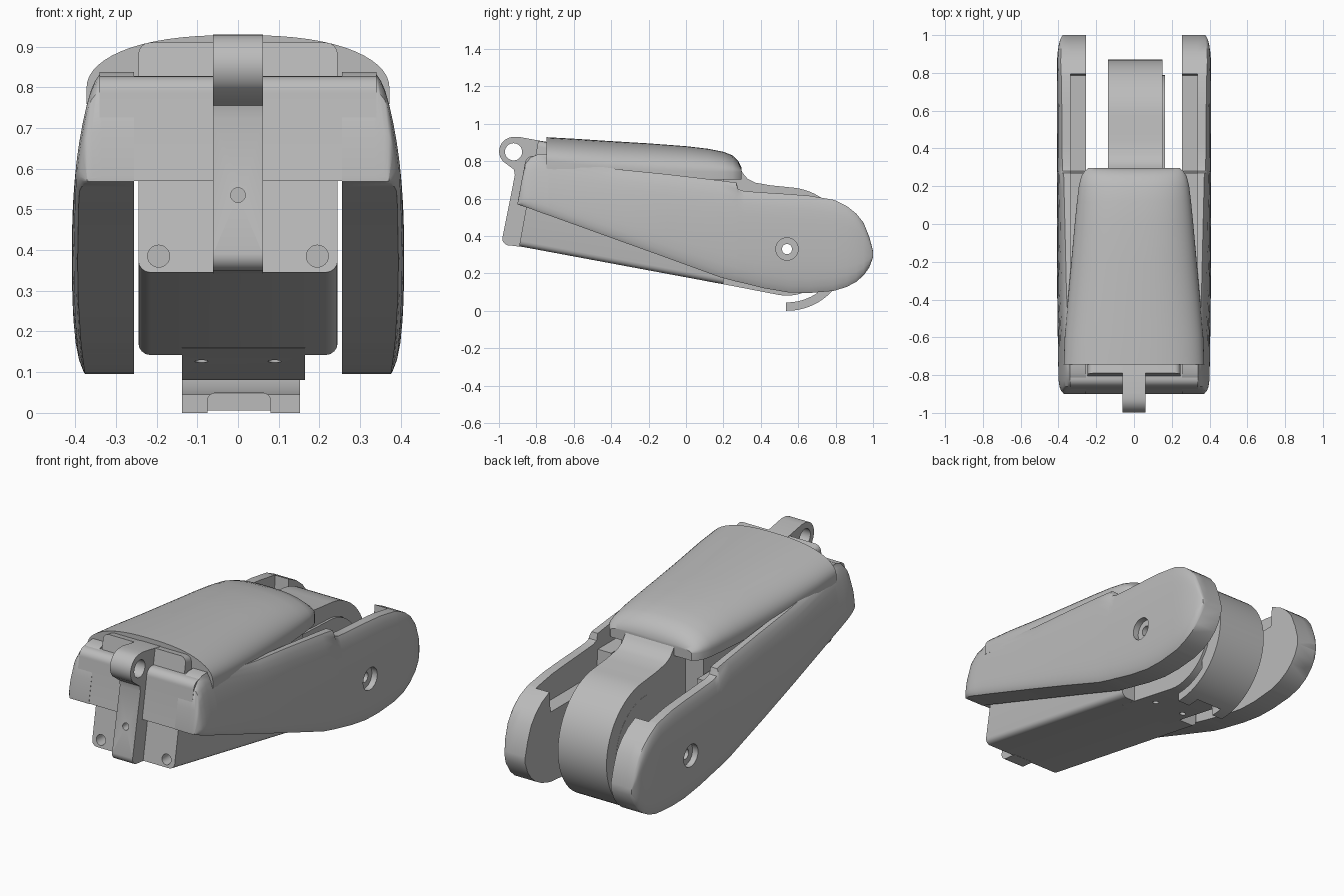
import bpy, bmesh
from math import sin, cos, radians, pi
from mathutils import Matrix

cube = bpy.data.objects.get("Cube")
if cube:
    bpy.data.objects.remove(cube, do_unlink=True)

grey = bpy.data.materials.new("plain_grey")
grey.use_nodes = True
GREY = (0.5, 0.5, 0.5, 1)
grey.diffuse_color = GREY
grey.node_tree.nodes["Principled BSDF"].inputs["Base Color"].default_value = GREY


def finish(name, bm, angle=35):
    bmesh.ops.remove_doubles(bm, verts=bm.verts, dist=0.0003)
    bmesh.ops.recalc_face_normals(bm, faces=bm.faces)
    mesh = bpy.data.meshes.new(name)
    bm.to_mesh(mesh)
    bm.free()
    mesh.materials.append(grey)
    ob = bpy.data.objects.new(name, mesh)
    bpy.context.collection.objects.link(ob)
    smooth(ob, angle)
    return ob


def activate(ob):
    bpy.ops.object.select_all(action='DESELECT')
    ob.select_set(True)
    bpy.context.view_layer.objects.active = ob


def smooth(ob, angle=35):
    activate(ob)
    bpy.ops.object.shade_smooth_by_angle(angle=radians(angle))


def arc(cy, cz, r, a0, a1, n=20):
    angles = [radians(a0 + (a1 - a0) * i / n) for i in range(n + 1)]
    return [(cy + r * cos(a), cz + r * sin(a)) for a in angles]


def prism(name, profile, x0, x1, bevel=0):
    """Side profile (y, z) extruded across x, with optional rounding of the rims."""
    bm = bmesh.new()
    face = bm.faces.new([bm.verts.new((x0, y, z)) for y, z in profile])
    new = bmesh.ops.extrude_face_region(bm, geom=[face])["geom"]
    bmesh.ops.translate(bm, vec=(x1 - x0, 0, 0),
                        verts=[v for v in new if isinstance(v, bmesh.types.BMVert)])
    if bevel:
        rims = [e for e in bm.edges
                if abs(e.verts[0].co.y - e.verts[1].co.y) > 0.5 * e.calc_length()]
        bmesh.ops.bevel(bm, geom=rims, offset=bevel, segments=4, profile=0.5,
                        affect='EDGES')
    return finish(name, bm)


def loft(name, sections):
    """Closed solid through equal-length loops of points."""
    bm = bmesh.new()
    rings = [[bm.verts.new(p) for p in s] for s in sections]
    n = len(rings[0])
    for a, b in zip(rings, rings[1:]):
        for i in range(n):
            j = (i + 1) % n
            bm.faces.new((a[i], a[j], b[j], b[i]))
    bm.faces.new(rings[0])
    bm.faces.new(rings[-1])
    return finish(name, bm)


def drill(targets, centre, r, depth, axis='X'):
    bm = bmesh.new()
    bmesh.ops.create_cone(bm, cap_ends=True, segments=32, radius1=r, radius2=r, depth=depth)
    turn = {'X': Matrix.Rotation(pi / 2, 4, 'Y'), 'Y': Matrix.Rotation(pi / 2, 4, 'X'),
            'Z': Matrix()}[axis]
    bmesh.ops.transform(bm, matrix=Matrix.Translation(centre) @ turn, verts=bm.verts)
    cut(targets, finish("cutter", bm))


def cut(targets, cutter):
    cutter.hide_render = True
    for ob in targets:
        activate(ob)
        mod = ob.modifiers.new("cut", 'BOOLEAN')
        mod.operation, mod.solver, mod.object = 'DIFFERENCE', 'EXACT', cutter
        bpy.ops.object.modifier_apply(modifier=mod.name)
        smooth(ob)
    bpy.data.objects.remove(cutter, do_unlink=True)


PY, PZ = 0.54, 0.33          # pivot axis

# Side cheeks: stations of y, bottom, top, pocket floor, outer reduction
stations = [
    (-0.90, .568, .580, 1, .030), (-0.88, .562, .690, 1, .012), (-0.86, .555, .785, 1, .004),
    (-0.83, .545, .820, 1, 0), (-0.79, .530, .837, 1, 0), (-0.74, .512, .838, 1, 0),
    (-0.73, .509, .810, .7, 0), (-0.35, .372, .755, .65, 0), (-0.10, .282, .730, .6, 0),
    (0.18, .180, .697, .6, 0), (0.27, .156, .685, .6, 0), (0.28, .154, .650, .48, 0),
    (0.31, .147, .640, .48, 0), (0.42, .120, .632, .48, 0), (0.55, .098, .624, .48, 0),
    (0.66, .095, .615, .48, 0), (0.785, .106, .594, .48, 0), (0.795, .108, .591, 1, 0),
    (0.86, .128, .560, 1, 0), (0.91, .155, .520, 1, .004), (0.95, .190, .470, 1, .010),
    (0.98, .232, .395, 1, .018), (1.00, .285, .320, 1, .030)]


def cheek_section(y, zb, zt, floor, trim):
    zf = min(floor, zt)
    pts = [(.255, y, zb), (.255, y, zf), (.335, y, zf)]
    n = 12
    for i in range(n + 1):
        t = cos(pi * i / n)
        z = (zt + zb) / 2 + t * (zt - zb) / 2
        x = .408 - trim - .42 * abs(z - .38) ** 2.5 - .014 * abs(t) ** 8
        pts.append((max(x, .34), y, z))
    # lip of the outer wall
    pts.insert(3, (.335, y, zt))
    return pts


cheek = loft("left_cheek", [cheek_section(*s) for s in stations])
drill([cheek], (.45, PY, PZ), .06, .15)
drill([cheek], (.3, PY, PZ), .027, .5)
right = cheek.copy()
right.data = cheek.data.copy()
right.name = "right_cheek"
right.data.transform(Matrix.Scale(-1, 4, (1, 0, 0)))
right.data.flip_normals()
bpy.context.collection.objects.link(right)
smooth(right)

# Front wall joining the cheeks
prism("front_wall", [(-.9, .57), (-.862, .785)] + arc(-.82, .785, .042, 170, 90, 6)
      + [(-.72, .827), (-.72, .57)], -.34, .34)

# Top cover: stations of y, half width, crown height, rim height
cover = [(-.745, .372, .928, .80), (-.6, .367, .920, .785), (-.4, .35, .907, .765),
         (-.2, .332, .895, .752), (0, .314, .880, .745), (.12, .302, .866, .743),
         (.2, .292, .850, .742), (.25, .28, .830, .742), (.28, .262, .800, .742),
         (.297, .24, .765, .742)]
sections = []
for y, w, crown, rim in cover:
    ring = [(w, y, rim - .04), (-w, y, rim - .04)]
    for i in range(33):
        u = -cos(pi * i / 32)
        ring.append((u * w, y, rim + (crown - rim) * max(0, 1 - abs(u) ** 2.5) ** .5))
    sections.append(ring)
loft("top_cover", sections)

# Tilted inner box
box = prism("inner_box", [(-.892, .345), (-.79, .91), (-.74, .9), (.2, .73), (.2, .142)],
            -.245, .245, .03)
for side in (-1, 1):
    drill([box], (side * .195, -.88, .385), .027, .16, 'Y')

# Front bar with eyelet
bar = prism("front_bar", [(-.88, .342)] + arc(-.944, .387, .038, 275, 175, 8)
            + [(-.915, .725), (-.92, .755)] + arc(-.922, .852, .077, 225, 90, 16)
            + [(-.895, .93), (-.74, .902)], -.061, .061)
drill([bar], (0, -.922, .85), .046, .4)
drill([bar, box], (0, -.95, .535), .018, .2, 'Y')

# Narrow pivot frame behind the box
frame = prism("pivot_frame", [(.1, .6), (.1, .16), (.2, .142)]
              + arc(PY, PZ, .249, 260, 450, 28), -.137, .165)
for side in (-1, 1):
    drill([frame], (side * .09, .28, .13), .016, .16, 'Z')

# Curved lever with a hooked end
lever = prism("curved_lever", [(.15, .80), (.28, .775), (.305, .735), (.33, .705), (.37, .685),
                               (.45, .671)] + arc(PY, PZ, .33, 85, -91, 40)
              + arc(PY, PZ, .285, -91, -50, 10) + arc(PY, PZ, .25, -43, 95, 24)
              + [(.3, .56), (.15, .6)], -.137, .152)
notch = prism("cutter", [(.45, -.1), (.6, -.1), (.6, .049), (.45, .049)], -.075, .08, .02)
cut([lever], notch)
drill([frame, lever], (0, PY, PZ), .027, .6)
